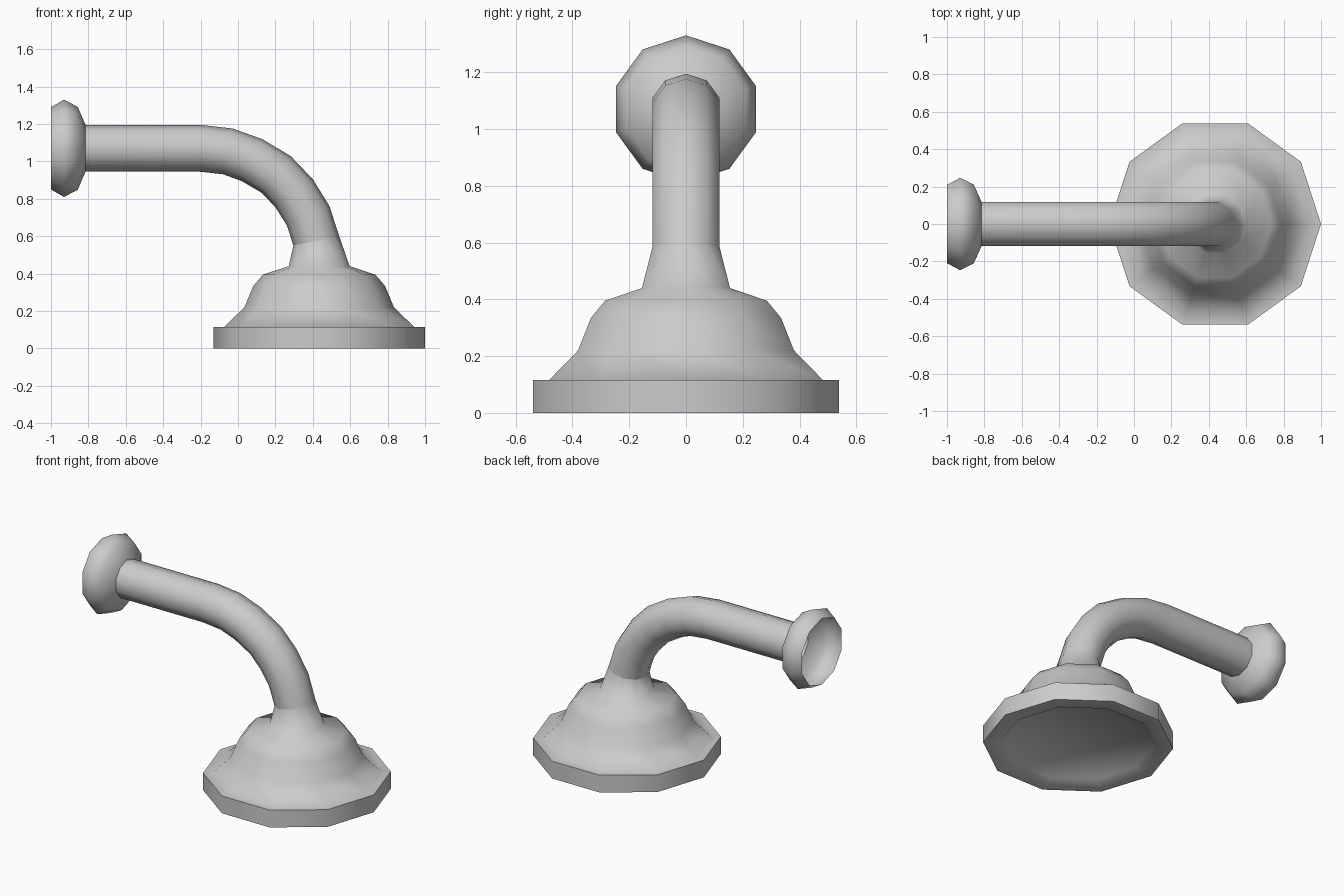
import bpy, bmesh, math

if "Cube" in bpy.data.objects:
    bpy.data.objects.remove(bpy.data.objects["Cube"])

SIDES = 10


def loft(name, stations, cap_end=False):
    """Skin ten-sided rings; station = (x, z, tilt in degrees, radius)."""
    bm = bmesh.new()
    rings = []
    for x, z, tilt, r in stations:
        t = math.radians(tilt)
        ring = []
        for i in range(SIDES):
            a = 2 * math.pi * i / SIDES
            out = r * math.cos(a)
            ring.append(bm.verts.new((x + out * math.sin(t), r * math.sin(a),
                                      z + out * math.cos(t))))
        rings.append(ring)
    for p, q in zip(rings, rings[1:]):
        for i in range(SIDES):
            j = (i + 1) % SIDES
            bm.faces.new((p[i], p[j], q[j], q[i]))
    if cap_end:
        bm.faces.new(rings[-1])
    bmesh.ops.recalc_face_normals(bm, faces=bm.faces)
    # Open shells: the wall must face away from the pipe axis
    x, z, _, _ = stations[0]
    f = bm.faces[0] if not bm.faces.ensure_lookup_table() else None
    c = f.calc_center_median()
    if f.normal.x * (c.x - x) + f.normal.y * c.y + f.normal.z * (c.z - z) < 0:
        bmesh.ops.reverse_faces(bm, faces=bm.faces)
    me = bpy.data.meshes.new(name)
    bm.to_mesh(me)
    bm.free()
    ob = bpy.data.objects.new(name, me)
    bpy.context.collection.objects.link(ob)
    bpy.ops.object.select_all(action='DESELECT')
    ob.select_set(True)
    bpy.context.view_layer.objects.active = ob
    bpy.ops.object.shade_smooth_by_angle(angle=math.radians(60))
    return ob


# Hollow wall flange, open at the back
PIPE_Z, PIPE_R = 1.07, 0.125
loft("wall_flange", [(x, PIPE_Z, 0, r) for x, r in
                     [(-1.0, 0.22), (-0.93, 0.26), (-0.857, 0.222), (-0.815, PIPE_R)]])

# Bent pipe
bend = [(-0.815, PIPE_Z, 0), (-0.2, PIPE_Z, 2), (-0.055, 1.054, 12),
        (0.075, 1.007, 26), (0.205, 0.93, 38), (0.30, 0.83, 53),
        (0.375, 0.71, 66), (0.419, 0.575, 79)]
loft("pipe", [(x, z, t, PIPE_R) for x, z, t in bend])

# Shower head: flared neck, dome, rim and slightly recessed face
HEAD_X = 0.434
profile = [(0.163, 0.44), (0.30, 0.395), (0.352, 0.335), (0.40, 0.22),
           (0.508, 0.115), (0.566, 0.115), (0.566, 0.0), (0.47, 0.0), (0.45, 0.02)]
loft("shower_head", [(0.419, 0.575, 79, PIPE_R)] +
     [(HEAD_X, z, 90, r) for r, z in profile], cap_end=True)
